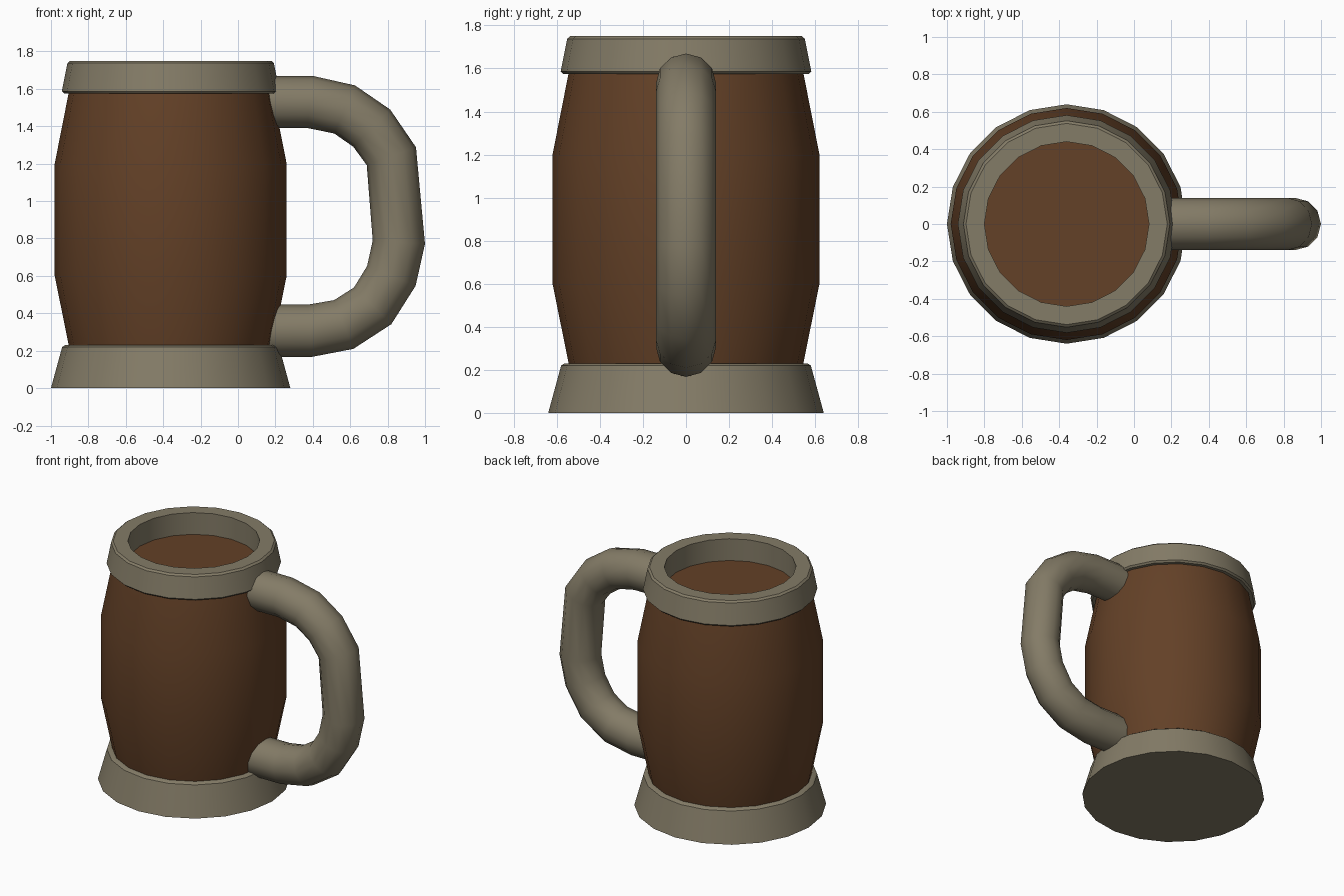
import bpy, bmesh, math
from mathutils import Vector

if "Cube" in bpy.data.objects:
    bpy.data.objects.remove(bpy.data.objects["Cube"])

CX = -0.36   # mug axis


def material(name, color):
    m = bpy.data.materials.new(name)
    m.diffuse_color = color
    m.use_nodes = True
    m.node_tree.nodes["Principled BSDF"].inputs["Base Color"].default_value = m.diffuse_color
    return m


pewter = material("pewter", (0.23, 0.2, 0.135, 1))
wood = material("brown_wood", (0.125, 0.052, 0.02, 1))


def skin_rings(name, rings, mat, caps=True, closed=False):
    """Bridge a list of vertex rings into one smooth-shaded mesh object."""
    bm = bmesh.new()
    loops = [[bm.verts.new(p) for p in ring] for ring in rings]
    n = len(loops[0])
    pairs = list(zip(loops, loops[1:]))
    if closed:
        pairs.append((loops[-1], loops[0]))
    for a, b in pairs:
        for i in range(n):
            j = (i + 1) % n
            bm.faces.new((a[i], a[j], b[j], b[i]))
    if caps:
        bm.faces.new(loops[0])
        bm.faces.new(loops[-1])
    bmesh.ops.recalc_face_normals(bm, faces=bm.faces)
    me = bpy.data.meshes.new(name)
    bm.to_mesh(me)
    bm.free()
    ob = bpy.data.objects.new(name, me)
    bpy.context.collection.objects.link(ob)
    me.materials.append(mat)
    bpy.ops.object.select_all(action='DESELECT')
    ob.select_set(True)
    bpy.context.view_layer.objects.active = ob
    bpy.ops.object.shade_smooth_by_angle(angle=math.radians(35))
    return ob


def lathe(name, profile, mat, sides=20, **kw):
    turn = [2 * math.pi * i / sides for i in range(sides)]
    rings = [[(CX + r * math.cos(a), r * math.sin(a), z) for a in turn] for r, z in profile]
    return skin_rings(name, rings, mat, **kw)


def tube(name, path, radius, mat, sides=12):
    pts = [Vector((x, 0, z)) for x, z in path]
    rings = []
    for i, p in enumerate(pts):
        before = (p - pts[i - 1]).normalized() if i else Vector()
        after = (pts[i + 1] - p).normalized() if i < len(pts) - 1 else Vector()
        t = (before + after).normalized()
        out = Vector((-t.z, 0, t.x))
        side = Vector((0, 1, 0))
        rings.append([p + radius * (out * math.cos(a) + side * math.sin(a))
                      for a in (2 * math.pi * k / sides for k in range(sides))])
    return skin_rings(name, rings, mat)


# Flared foot
lathe("base", [(0.64, 0), (0.58, 0.22), (0.565, 0.23), (0.5, 0.23)], pewter)

# Barrel body, its top cap is the drink level inside the rim
lathe("barrel", [(0.543, 0.22), (0.62, 0.6), (0.62, 1.2), (0.543, 1.59)], wood)

# Open rim ring
lathe("rim", [(0.44, 1.575), (0.57, 1.575), (0.582, 1.587), (0.552, 1.738),
              (0.538, 1.75), (0.44, 1.75)], pewter, caps=False, closed=True)

# Handle
tube("handle", [(0.12, 1.53), (0.385, 1.53), (0.57, 1.49), (0.715, 1.39), (0.82, 1.24),
                (0.86, 0.78), (0.82, 0.60), (0.72, 0.44), (0.565, 0.34),
                (0.385, 0.307), (0.12, 0.307)], 0.14, pewter)
